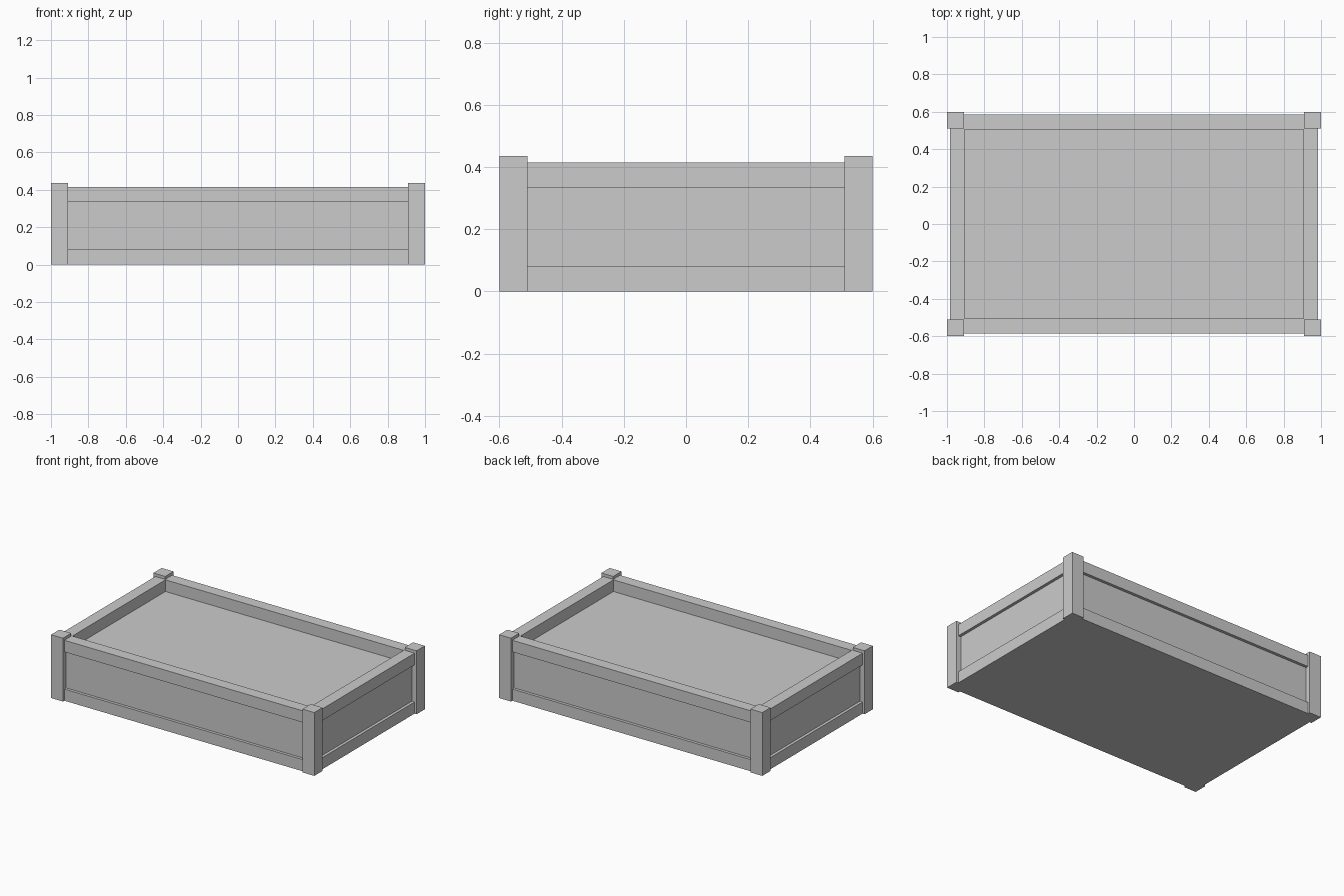
import bpy, bmesh
from mathutils import Matrix, Vector

if "Cube" in bpy.data.objects:
    bpy.data.objects.remove(bpy.data.objects["Cube"])


def box(name, x0, x1, y0, y1, z0, z1):
    bm = bmesh.new()
    size = Vector((x1 - x0, y1 - y0, z1 - z0))
    centre = Vector((x0 + x1, y0 + y1, z0 + z1)) / 2
    bmesh.ops.create_cube(bm, size=1, matrix=Matrix.Translation(centre) @ Matrix.Diagonal((*size, 1)))
    me = bpy.data.meshes.new(name)
    bm.to_mesh(me)
    bm.free()
    ob = bpy.data.objects.new(name, me)
    bpy.context.collection.objects.link(ob)
    return ob


HX, HY = 1.0, 0.6            # half length and half width
POST, POST_H = 0.09, 0.435   # square corner posts
SET, RAIL = 0.015, 0.08      # rail setback and rail section
TOP = 0.415                  # top of the upper rails
IX, IY = HX - POST, HY - POST


def ranged(s, outer, inner):
    return sorted((s * outer, s * inner))


# corner posts
for sx, side in ((-1, "left"), (1, "right")):
    for sy, end in ((-1, "front"), (1, "back")):
        box(f"{end}_{side}_post", *ranged(sx, HX, IX), *ranged(sy, HY, IY), 0, POST_H)

# rails and recessed panels: name, outer inset, thickness, bottom, top
parts = (
    ("lower_rail", SET, RAIL, 0, RAIL),
    ("panel", SET + 0.02, 0.04, RAIL, TOP - RAIL),
    ("upper_rail", SET, RAIL, TOP - RAIL, TOP),
)
for s, long_side, short_side in ((-1, "front", "left"), (1, "back", "right")):
    for part, inset, thick, z0, z1 in parts:
        box(f"{long_side}_{part}", -IX, IX, *ranged(s, HY - inset, HY - inset - thick), z0, z1)
        box(f"{short_side}_{part}", *ranged(s, HX - inset, HX - inset - thick), -IY, IY, z0, z1)

# solid fill inside the frame, level with the underside of the upper rails
box("bed_fill", -0.92, 0.92, -0.52, 0.52, 0, TOP - RAIL)
